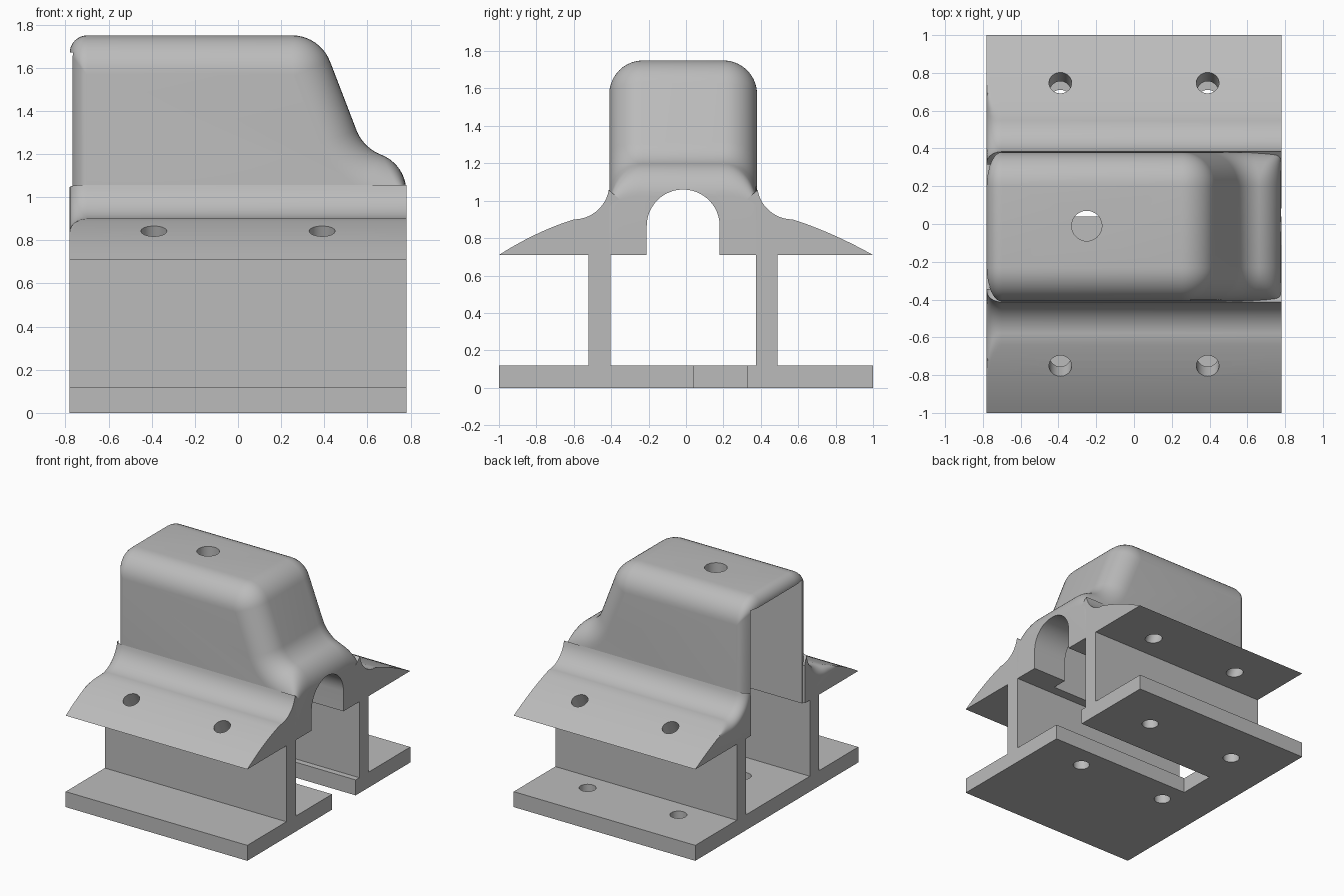
import bpy, bmesh, math
from mathutils import Vector

if "Cube" in bpy.data.objects:
    bpy.data.objects.remove(bpy.data.objects["Cube"])

grey = bpy.data.materials.new("plain grey")
grey.use_nodes = True
grey.diffuse_color = (0.5, 0.5, 0.5, 1)
grey.node_tree.nodes["Principled BSDF"].inputs["Base Color"].default_value = (0.5, 0.5, 0.5, 1)

LEN = 0.78      # half length along x
YC = -0.015     # middle of the hood across y
HALF = 0.395    # half width of the hood
LEDGE = 0.71    # underside of the wings
PLATE = 0.12    # base plate thickness


def loft(name, rings):
    """Skin a list of equal-length closed rings and cap both ends."""
    bm = bmesh.new()
    rows = [[bm.verts.new(p) for p in ring] for ring in rings]
    n = len(rows[0])
    for a, b in zip(rows, rows[1:]):
        for i in range(n):
            j = (i + 1) % n
            bm.faces.new((a[i], a[j], b[j], b[i]))
    bm.faces.new(rows[0])
    bm.faces.new(rows[-1])
    bmesh.ops.recalc_face_normals(bm, faces=bm.faces)
    mesh = bpy.data.meshes.new(name)
    bm.to_mesh(mesh)
    bm.free()
    mesh.materials.append(grey)
    obj = bpy.data.objects.new(name, mesh)
    bpy.context.collection.objects.link(obj)
    return obj


def box(name, x0, x1, y0, y1, z0, z1):
    ring = [(y0, z0), (y1, z0), (y1, z1), (y0, z1)]
    return loft(name, [[(x, y, z) for y, z in ring] for x in (x0, x1)])


def drill(centre, radius, axis=(0, 0, 1), depth=0.5):
    """Cylindrical cutter about a centre point."""
    axis = Vector(axis).normalized()
    u = Vector((1, 0, 0))
    v = axis.cross(u)
    turns = [math.tau * i / 40 for i in range(40)]
    return loft("cutter", [[Vector(centre) + axis * h + (u * math.cos(t) + v * math.sin(t)) * radius
                            for t in turns] for h in (-depth / 2, depth / 2)])


def cut(obj, cutters):
    for c in cutters:
        c.hide_render = True
        mod = obj.modifiers.new("cut", 'BOOLEAN')
        mod.operation, mod.solver, mod.object = 'DIFFERENCE', 'EXACT', c
        bpy.context.view_layer.objects.active = obj
        bpy.ops.object.modifier_apply(modifier=mod.name)
        bpy.data.objects.remove(c)


def rounded(corners, offsets, radii, steps=10):
    """Offset each edge of a clockwise outline inwards, then round its corners."""
    pts = [Vector(c) for c in corners]
    n = len(pts)
    dirs = [(pts[(i + 1) % n] - pts[i]).normalized() for i in range(n)]
    norms = [Vector((d.y, -d.x)) for d in dirs]
    out = []
    for i in range(n):
        d1, d2, n1, n2 = dirs[i - 1], dirs[i], norms[i - 1], norms[i]
        o1, o2 = offsets[i - 1], offsets[i]
        det = n1.x * n2.y - n1.y * n2.x
        p = pts[i] + Vector((o1 * n2.y - o2 * n1.y, n1.x * o2 - n2.x * o1)) / det
        if radii[i] is None:
            out.append(p)
            continue
        turn = math.atan2(d1.x * d2.y - d1.y * d2.x, d1.dot(d2))
        start = p - d1 * radii[i] * math.tan(abs(turn) / 2)
        centre = start + n1 * radii[i] * (1 if turn < 0 else -1)
        arm = start - centre
        for k in range(steps + 1):
            a = turn * k / steps
            out.append(centre + Vector((arm.x * math.cos(a) - arm.y * math.sin(a),
                                        arm.x * math.sin(a) + arm.y * math.cos(a))))
    return out


# Hood: side outline lofted across y with rounded shoulders
outline = [(-LEN, LEDGE), (-LEN, 1.75), (0.38, 1.75), (0.58, 1.23), (LEN, 1.15), (LEN, LEDGE)]
R = 0.18
rings = []
for side in (-1, 1):
    for k in range(11):
        phi = math.pi / 2 * (k / 10 - (1 if side < 0 else 0))
        f = 1 - math.cos(phi)
        d = R * f
        y = YC + side * (HALF - R) + R * math.sin(phi)
        ring = rounded(outline, [0.08 * f, d, d, d, 0, 0],
                       [None, 0.08 * (1 - f) + 0.002, 0.19 - d, 0.2 + d, R - d + 0.002, None])
        rings.append([(p.x, y, p.y) for p in ring])
hood = loft("hood", rings)

# Hollow inside of the hood, open at one end and below
inner = [(-0.9, 0.6), (-0.9, 1.67), (0.32, 1.67), (0.49, 1.22), (0.49, 0.6)]
cavity = loft("cutter", [[(x, YC + s * 0.315, z) for x, z in inner] for s in (-1, 1)])

# Arched channel through the low end
arch = [(0.195 * math.cos(math.pi * i / 24), 0.865 + 0.195 * math.sin(math.pi * i / 24)) for i in range(25)]
arch += [(-0.195, 0.6), (0.195, 0.6)]
channel = loft("cutter", [[(x, YC + y, z) for y, z in arch] for x in (0.3, 0.9)])
cut(hood, [cavity, channel, drill((-0.25, -0.01, 1.7), 0.08)])


def wing_section(tip, d):
    """Bowed wing top, then a hollow fillet up to the hood side."""
    pts = []
    for k in range(11):
        t = k / 10
        y = (1 - t) ** 2 * tip + 2 * t * (1 - t) * 0.79 + t * t * 0.585
        z = (1 - t) ** 2 * LEDGE + 2 * t * (1 - t) * 0.835 + t * t * 0.9
        pts.append((y, min(z, 0.9 - d)))
    r = 0.19 + d
    for k in range(1, 13):
        a = math.radians(80) * k / 12
        pts.append((0.585 - r * math.sin(a), 1.09 - r * math.cos(a)))
    return pts + [(0.33, 1.0), (0.33, LEDGE)]


# Wings and webs, one on each side
for s, label in ((-1, "front"), (1, "back")):
    tip = 1 - s * YC
    stations = []
    for k in range(9):
        phi = math.pi / 2 * (1 - k / 8)
        stations.append((-0.7 - 0.08 * math.sin(phi), 0.06 * (1 - math.cos(phi))))
    stations.append((LEN, 0))
    wing = loft(label + "_wing", [[(x, YC + s * y, z) for y, z in wing_section(tip, d)]
                                  for x, d in stations])
    cut(wing, [drill((x, s * 0.75, 0.84), 0.06, (0, s * 0.42, 0.9)) for x in (-0.39, 0.39)])
    lo, hi = sorted((YC + s * 0.39, YC + s * 0.505))
    box(label + "_web", -LEN, LEN, lo, hi, PLATE, LEDGE)

# Base plate with open slot and bolt holes
base = box("base_plate", -LEN, LEN, -1, 1, 0, PLATE)
cut(base, [box("cutter", -0.45, 0.9, 0.04, 0.33, -0.1, 0.3)]
    + [drill((x, y, 0.06), 0.06) for x in (-0.39, 0.39) for y in (-0.14, 0.65)])

# Smooth the curved surfaces, keep the edges sharp
bpy.ops.object.select_all(action='DESELECT')
for obj in bpy.context.collection.objects:
    if obj.type == 'MESH' and grey.name in obj.data.materials:
        obj.select_set(True)
        bpy.context.view_layer.objects.active = obj
bpy.ops.object.shade_smooth_by_angle(angle=math.radians(30))
